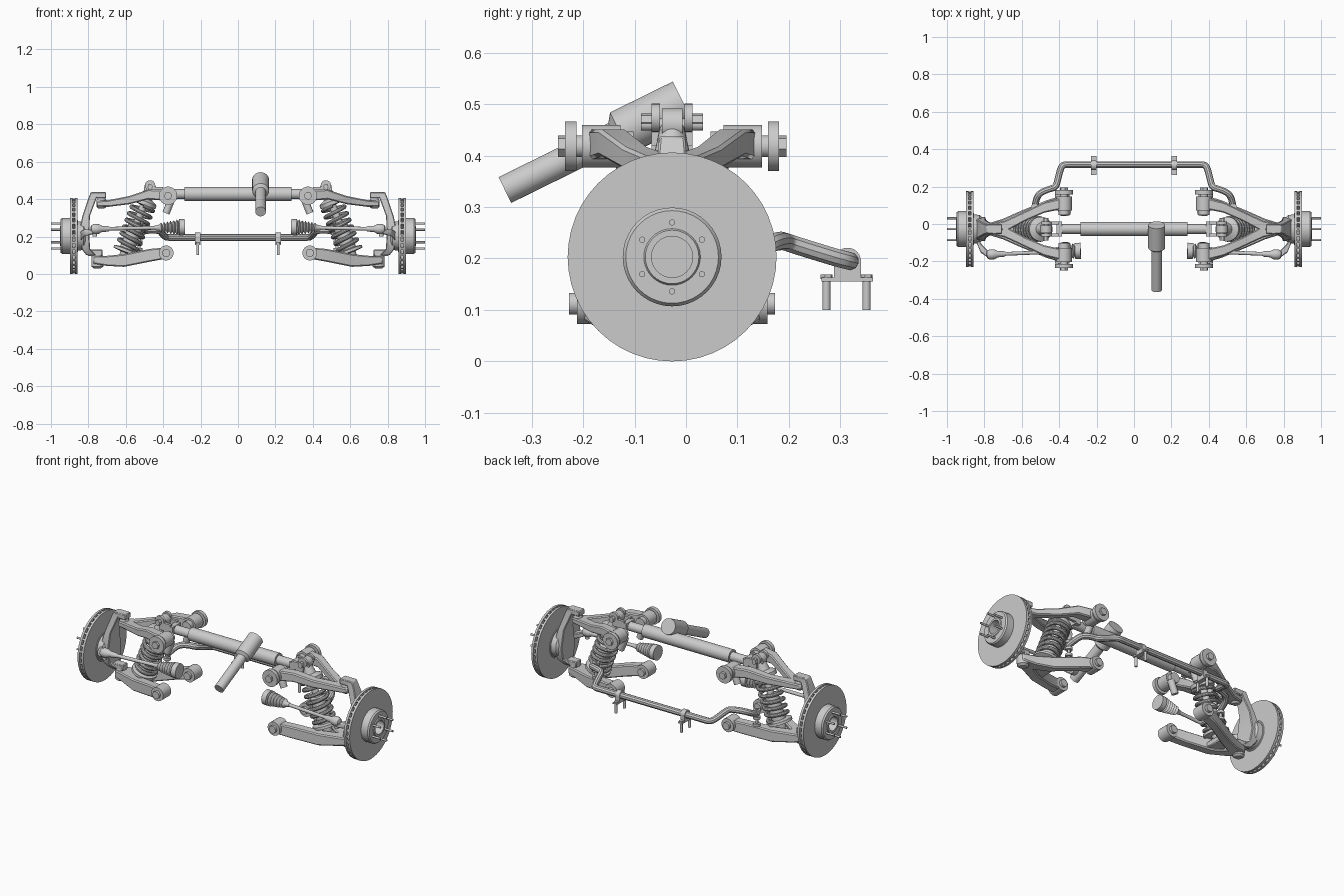
import bpy, bmesh, math
from mathutils import Vector as V

if "Cube" in bpy.data.objects:
    bpy.data.objects.remove(bpy.data.objects["Cube"])

C = -0.027  # axle line in y


def finish(name, bm, mirror=True, bevel=0):
    bmesh.ops.recalc_face_normals(bm, faces=bm.faces)
    me = bpy.data.meshes.new(name)
    bm.to_mesh(me)
    bm.free()
    add_mesh(name, me, mirror, bevel)


def add_mesh(name, me, mirror=True, bevel=0):
    me.shade_smooth()
    me.set_sharp_from_angle(angle=math.radians(35))
    ob = bpy.data.objects.new(name, me)
    bpy.context.collection.objects.link(ob)
    if bevel:
        b = ob.modifiers.new("bevel", 'BEVEL')
        b.width, b.segments = bevel, 1
    if mirror:
        ob.modifiers.new("mirror", 'MIRROR').use_mirror_merge = False


def rev(bm, a, d, prof, n=24, closed=False):
    """Revolve (distance, radius) points about the axis a + t*d."""
    a, d = V(a), V(d).normalized()
    u = d.orthogonal().normalized()
    w = d.cross(u)
    rings = []
    for t, r in prof:
        rings.append([bm.verts.new(a + d * t + r * (u * math.cos(k * math.tau / n) + w * math.sin(k * math.tau / n)))
                      for k in range(n)])
    pairs = list(zip(rings, rings[1:])) + ([(rings[-1], rings[0])] if closed else [])
    for p, q in pairs:
        for k in range(n):
            bm.faces.new((p[k], p[(k + 1) % n], q[(k + 1) % n], q[k]))
    if not closed:
        bm.faces.new(rings[0])
        bm.faces.new(rings[-1])


def cyl(bm, a, b, r, n=20):
    d = V(b) - V(a)
    rev(bm, a, d, [(0, r), (d.length, r)], n)


def loft(bm, secs, axis='x'):
    """Rectangular sections (x, y, z, half1, half2) joined into a beam."""
    rings = []
    for x, y, z, h, k in secs:
        o = [(-1, -1), (1, -1), (1, 1), (-1, 1)]
        f = (lambda i, j: (0, i * h, j * k)) if axis == 'x' else (lambda i, j: (i * h, j * k, 0))
        rings.append([bm.verts.new(V((x, y, z)) + V(f(i, j))) for i, j in o])
    for p, q in zip(rings, rings[1:]):
        for i in range(4):
            bm.faces.new((p[i], p[(i + 1) % 4], q[(i + 1) % 4], q[i]))
    bm.faces.new(rings[0])
    bm.faces.new(rings[-1])


def box(bm, x0, x1, y0, y1, z0, z1):
    y, z, h, k = (y0 + y1) / 2, (z0 + z1) / 2, (y1 - y0) / 2, (z1 - z0) / 2
    loft(bm, [(x0, y, z, h, k), (x1, y, z, h, k)])


def tube(name, pts, r, mirror=True, kind='POLY'):
    cu = bpy.data.curves.new(name, 'CURVE')
    cu.dimensions, cu.bevel_depth, cu.bevel_resolution, cu.use_fill_caps = '3D', r, 3, True
    sp = cu.splines.new(kind)
    sp.points.add(len(pts) - 1)
    for p, q in zip(sp.points, pts):
        p.co = (*q, 1)
    if kind == 'NURBS':
        sp.order_u, sp.use_endpoint_u, sp.resolution_u = 3, True, 6
    tmp = bpy.data.objects.new(name, cu)
    bpy.context.collection.objects.link(tmp)
    dg = bpy.context.evaluated_depsgraph_get()
    me = bpy.data.meshes.new_from_object(tmp.evaluated_get(dg))
    bpy.data.objects.remove(tmp)
    add_mesh(name, me, mirror)


HUB = V((0, C, 0.203))
X, Y = V((1, 0, 0)), V((0, 1, 0))

# Vented brake rotor: two rings with vanes between
bm = bmesh.new()
for x0, x1 in ((0.858, 0.871), (0.884, 0.897)):
    rev(bm, HUB, X, [(x0, 0.085), (x0, 0.203), (x1, 0.203), (x1, 0.085)], 48, True)
for k in range(36):
    a = k * math.tau / 36
    d, s = V((0, math.cos(a), math.sin(a))), V((0, -math.sin(a), math.cos(a))) * 0.006
    quad = [[bm.verts.new(HUB + X * x + d * r + s * q) for r, q in ((0.1, -1), (0.2, -1), (0.2, 1), (0.1, 1))]
            for x in (0.869, 0.886)]
    for i in range(4):
        bm.faces.new((quad[0][i], quad[0][(i + 1) % 4], quad[1][(i + 1) % 4], quad[1][i]))
finish("brake_rotor", bm)

# Hub hat with centre bore, and wheel studs
bm = bmesh.new()
rev(bm, HUB, X, [(0.855, 0.085), (0.87, 0.096), (0.94, 0.096), (0.948, 0.09), (0.948, 0.055), (0.953, 0.052),
                 (0.953, 0.04), (0.9, 0.04)], 40)
finish("wheel_hub", bm)
bm = bmesh.new()
for k in range(6):
    a = math.pi / 2 + k * math.pi / 3
    p = HUB + V((0, math.cos(a), math.sin(a))) * 0.067
    cyl(bm, p + X * 0.93, p + X * 1.0, 0.006, 12)
finish("wheel_studs", bm)

# Steering knuckle with top block, spindle flange and steering arm
bm = bmesh.new()
loft(bm, [(0.765, C, 0.437, 0.022, 0.025), (0.78, C, 0.40, 0.022, 0.028), (0.812, C, 0.31, 0.02, 0.045),
          (0.825, C, 0.2, 0.03, 0.065), (0.812, C, 0.13, 0.022, 0.05), (0.785, C, 0.10, 0.025, 0.03)], 'z')
box(bm, 0.705, 0.785, C - 0.026, C + 0.026, 0.405, 0.437)
box(bm, 0.725, 0.805, C - 0.026, C + 0.026, 0.095, 0.13)
loft(bm, [(0.845, C - 0.04, 0.2, 0.025, 0.025), (0.82, C - 0.1, 0.22, 0.025, 0.018),
          (0.775, C - 0.14, 0.225, 0.018, 0.012)])
finish("knuckle", bm, bevel=0.004)
bm = bmesh.new()
rev(bm, HUB, X, [(0.80, 0.05), (0.825, 0.075), (0.862, 0.08)], 28)
finish("spindle_flange", bm)

# Upper and lower control arms
bm = bmesh.new()
for s in (-1, 1):
    loft(bm, [(0.755, C, 0.375, 0.03, 0.015), (0.69, C + s * 0.015, 0.377, 0.03, 0.018),
              (0.58, C + s * 0.07, 0.395, 0.026, 0.022), (0.48, C + s * 0.115, 0.425, 0.028, 0.026),
              (0.37, C + s * 0.14, 0.42, 0.03, 0.03)])
finish("upper_arm", bm, bevel=0.006)
bm = bmesh.new()
for s in (-1, 1):
    loft(bm, [(0.775, C, 0.075, 0.032, 0.02), (0.70, C + s * 0.02, 0.07, 0.035, 0.027),
              (0.61, C + s * 0.065, 0.072, 0.03, 0.034), (0.47, C + s * 0.125, 0.1, 0.028, 0.034),
              (0.38, C + s * 0.15, 0.112, 0.03, 0.03)])
box(bm, 0.575, 0.66, C - 0.07, C + 0.07, 0.05, 0.085)
finish("lower_arm", bm, bevel=0.006)

# Ball joints
bm = bmesh.new()
for x, z, h, r in ((0.73, 0.35, 0.07, 0.027), (0.752, 0.03, 0.1, 0.032)):
    rev(bm, (x, C, z), (0, 0, 1), [(0, r * 0.6), (0.01, r), (h * 0.6, r), (h, r * 0.5)])
finish("ball_joints", bm)

# Pivot bushings, flanges and hex nuts
bm = bmesh.new()
for x, z, r, w, fl in ((0.374, 0.418, 0.042, 0.0, 1), (0.384, 0.112, 0.04, 0.01, 0)):
    for s in (-1, 1):
        def at(t):
            return V((x, C + s * t, z))
        cyl(bm, at(0.1 + w), at(0.175 + w), r)
        cyl(bm, at(0.085 + w), at(0.2), 0.022, 12)
        if fl:
            cyl(bm, at(0.186), at(0.208), 0.049)
            cyl(bm, at(0.2), at(0.222), 0.022, 6)
            cyl(bm, (0.355, C + s * 0.09, 0.40), (0.385, C + s * 0.09, 0.325), 0.02, 12)
            cyl(bm, at(0.075), at(0.11), 0.03, 12)
finish("arm_bushings", bm)

# Coil-over: damper, seats and eyes
P0, P1 = V((0.615, C, 0.075)), V((0.47, C, 0.46))
D = (P1 - P0).normalized()
L = (P1 - P0).length
bm = bmesh.new()
rev(bm, P0, D, [(0, 0.025), (0.04, 0.03), (0.045, 0.072), (0.06, 0.072), (0.065, 0.04), (0.21, 0.04),
                (0.215, 0.02), (0.31, 0.02), (0.315, 0.066), (0.335, 0.066), (0.35, 0.035), (L, 0.022)], 28)
for p, r in ((P0, 0.026), (P1, 0.032)):
    cyl(bm, p - Y * 0.02, p + Y * 0.02, r)
    cyl(bm, p - Y * 0.06, p + Y * 0.06, 0.012, 12)
finish("damper", bm)

# Coil spring
u, w = Y, D.cross(Y)
N, turns = 150, 6.5
tube("coil_spring", [P0 + D * (0.066 + 0.245 * i / N) + 0.059 * (u * math.cos(math.tau * turns * i / N)
     + w * math.sin(math.tau * turns * i / N)) for i in range(N + 1)], 0.0105)

# Upper damper clevis
bm = bmesh.new()
for s in (-1, 1):
    y = C + s * 0.032
    cyl(bm, (P1.x, y - 0.008, P1.z + 0.013), (P1.x, y + 0.008, P1.z + 0.013), 0.028, 16)
    box(bm, 0.40, 0.475, y - 0.008, y + 0.008, 0.42, 0.465)
box(bm, 0.385, 0.415, C - 0.04, C + 0.04, 0.41, 0.455)
for s in (-1, 1):
    cyl(bm, (P1.x, C + s * 0.04, 0.468), (P1.x, C + s * 0.06, 0.468), 0.014, 6)
finish("damper_clevis", bm)

# Tie rod with ball end and bellows boot
A, B = V((0.285, -0.143, 0.25)), V((0.765, -0.163, 0.24))
bm = bmesh.new()
d = B - A
prof = [(0, 0.043), (0.03, 0.043)]
for k in range(6):
    t, r = 0.033 + k * 0.017, 0.042 - k * 0.003
    prof += [(t, r - 0.012), (t + 0.0085, r)]
prof += [(0.138, 0.016), (0.16, 0.012)]
rev(bm, A, d, prof, 24)
finish("bellows_boot", bm)
bm = bmesh.new()
rev(bm, A, d, [(0.1, 0.01), (0.4, 0.01), (0.41, 0.015), (0.445, 0.017), (0.46, 0.026), (0.485, 0.028),
               (0.5, 0.02), (0.505, 0.01)], 16)
cyl(bm, B + V((0, 0, -0.04)), B + V((0, 0, 0.02)), 0.012, 12)
finish("tie_rod", bm)

# Central steering cylinder with thinner ends
bm = bmesh.new()
rev(bm, (0, C, 0.427), X, [(-0.41, 0.026), (-0.287, 0.026), (-0.287, 0.038), (0.287, 0.038), (0.287, 0.026),
                           (0.41, 0.026)], 28)
finish("centre_cylinder", bm, False)

# Angled input shaft housing
bm = bmesh.new()
rev(bm, (0.121, -0.352, 0.333), (0, 0.897, 0.442), [(0, 0.028), (0.238, 0.028), (0.25, 0.045), (0.386, 0.045)], 28)
finish("input_housing", bm, False)

# Anti-roll bar
half = [(0.34, 0.318, 0.195), (0.38, 0.318, 0.195), (0.395, 0.29, 0.202), (0.41, 0.225, 0.222),
        (0.42, 0.195, 0.232), (0.46, 0.185, 0.235), (0.505, 0.165, 0.23), (0.525, 0.13, 0.21), (0.53, 0.085, 0.195)]
tube("anti_roll_bar", [(-x, y, z) for x, y, z in reversed(half)] + [(0, 0.318, 0.195)] + half, 0.018, False, 'NURBS')

# Anti-roll bar clamps with bolts, and drop links
bm = bmesh.new()
for x in (0.215,):
    cyl(bm, (x - 0.014, 0.314, 0.195), (x + 0.014, 0.314, 0.195), 0.026)
    box(bm, x - 0.014, x + 0.014, 0.288, 0.34, 0.16, 0.195)
    box(bm, x - 0.014, x + 0.014, 0.263, 0.363, 0.155, 0.163)
    for y in (0.273, 0.351):
        cyl(bm, (x, y, 0.1), (x, y, 0.163), 0.008, 12)
        cyl(bm, (x, y, 0.16), (x, y, 0.169), 0.012, 6)
finish("bar_clamps", bm)
bm = bmesh.new()
cyl(bm, (0.53, 0.09, 0.08), (0.53, 0.09, 0.225), 0.008, 12)
for z in (0.125, 0.165, 0.205):
    cyl(bm, (0.53, 0.09, z), (0.53, 0.09, z + 0.015), 0.02, 16)
finish("drop_links", bm)
